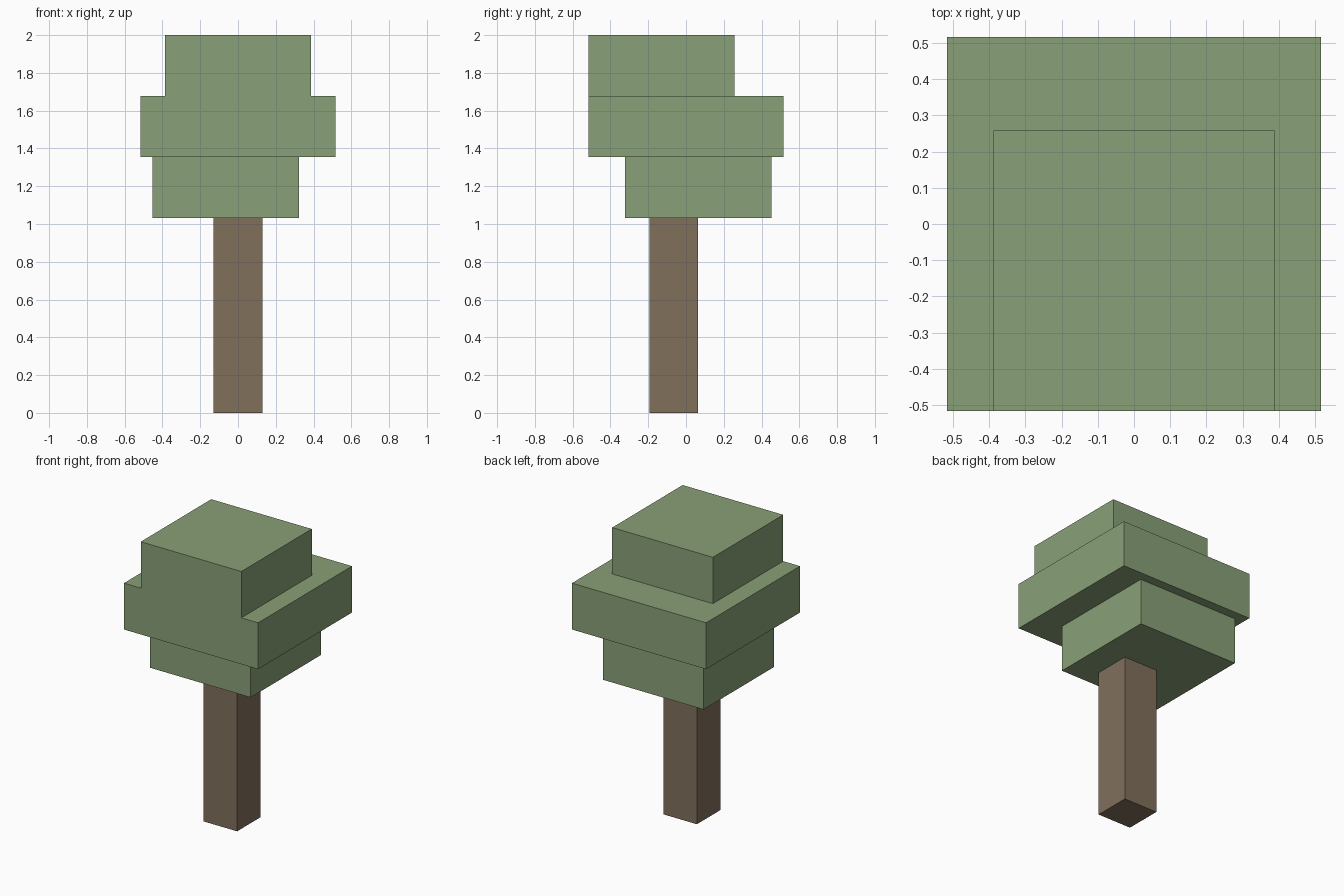
import bpy
from mathutils import Vector

cube = bpy.data.objects.get("Cube")
if cube:
    bpy.data.objects.remove(cube, do_unlink=True)

U = 2 / 31  # block unit: the tree is 31 units tall


def material(name, rgb):
    mat = bpy.data.materials.new(name)
    mat.use_nodes = True
    colour = (*rgb, 1)
    mat.diffuse_color = colour
    bsdf = next(n for n in mat.node_tree.nodes if n.type == "BSDF_PRINCIPLED")
    bsdf.inputs["Base Color"].default_value = colour
    bsdf.inputs["Roughness"].default_value = 0.9
    return mat


def block(name, low, high, mat):
    """Box between two corners given in block units."""
    low, high = Vector(low) * U, Vector(high) * U
    bpy.ops.mesh.primitive_cube_add(size=1, location=(low + high) / 2)
    obj = bpy.context.object
    obj.name = name
    obj.scale = high - low
    bpy.ops.object.transform_apply(location=False, rotation=False, scale=True)
    obj.data.materials.append(mat)


bark = material("bark brown", (0.216, 0.162, 0.105))
leaf = material("leaf green", (0.25, 0.352, 0.184))

# Trunk
block("trunk", (-2, -3, 0), (2, 1, 16), bark)

# Three offset foliage tiers
block("lower_foliage", (-7, -5, 16), (5, 7, 21), leaf)
block("middle_foliage", (-8, -8, 21), (8, 8, 26), leaf)
block("upper_foliage", (-6, -8, 26), (6, 4, 31), leaf)
